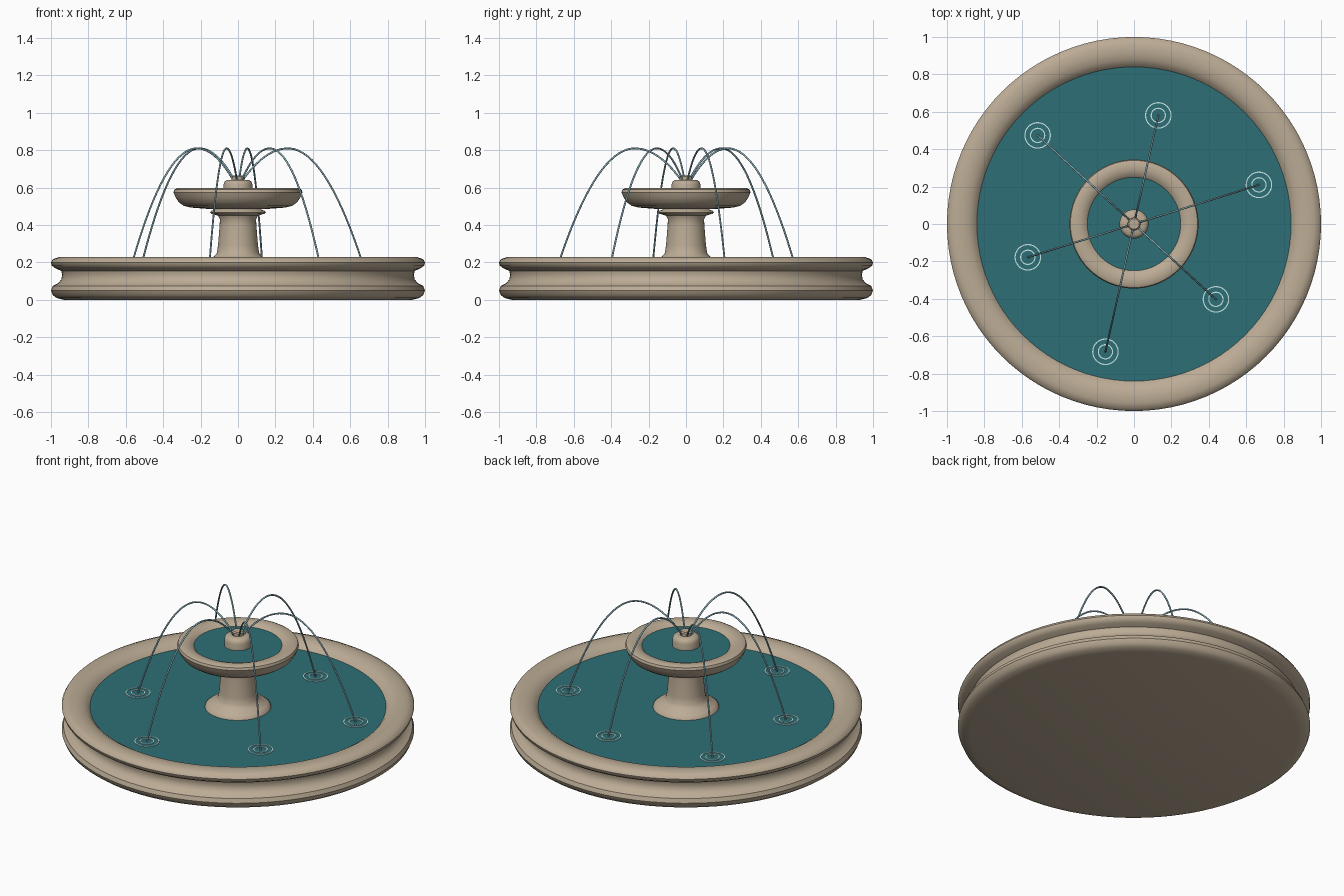
import bpy, bmesh, math
from mathutils import Vector

cube = bpy.data.objects.get("Cube")
if cube:
    bpy.data.objects.remove(cube)


def material(name, rgb):
    m = bpy.data.materials.new(name)
    m.use_nodes = True
    m.diffuse_color = (*rgb, 1)
    m.node_tree.nodes["Principled BSDF"].inputs["Base Color"].default_value = (*rgb, 1)
    return m


stone = material("sandstone", (0.50, 0.41, 0.30))
water = material("teal water", (0.027, 0.16, 0.18))
spray = material("pale blue spray", (0.27, 0.46, 0.53))
foam = material("white foam", (0.62, 0.85, 0.85))


def finish(name, bm, mat, angle=40):
    bmesh.ops.recalc_face_normals(bm, faces=bm.faces)
    mesh = bpy.data.meshes.new(name)
    bm.to_mesh(mesh)
    bm.free()
    mesh.materials.append(mat)
    obj = bpy.data.objects.new(name, mesh)
    bpy.context.collection.objects.link(obj)
    bpy.ops.object.select_all(action="DESELECT")
    obj.select_set(True)
    bpy.context.view_layer.objects.active = obj
    bpy.ops.object.shade_smooth_by_angle(angle=math.radians(angle))
    return obj


def lathe(name, profile, mat, steps=64, center=(0, 0), closed=False):
    """Spin a profile of (radius, height) points around a vertical axis."""
    bm = bmesh.new()
    pts = profile + profile[:1] if closed else profile
    verts = [bm.verts.new((r, 0, z)) for r, z in pts]
    edges = [bm.edges.new(pair) for pair in zip(verts, verts[1:])]
    bmesh.ops.spin(bm, geom=verts + edges, axis=(0, 0, 1), cent=(0, 0, 0),
                   angle=math.tau, steps=steps)
    bmesh.ops.remove_doubles(bm, verts=bm.verts, dist=0.0001)
    bmesh.ops.translate(bm, verts=bm.verts, vec=(*center, 0))
    return finish(name, bm, mat)


WATER_Z = 0.19

# Round basin with a waisted wall and rounded rim
lathe("basin", [(0, 0), (0.93, 0), (0.97, 0.01), (0.99, 0.025), (1, 0.05),
                (0.99, 0.075), (0.96, 0.09), (0.945, 0.11), (0.94, 0.135),
                (0.945, 0.155), (0.975, 0.168), (0.995, 0.182), (1, 0.2),
                (0.99, 0.217), (0.96, 0.228), (0.92, 0.23), (0.88, 0.222),
                (0.855, 0.207), (0.84, WATER_Z), (0.84, 0.15)], stone, 96)
lathe("basin_water", [(0, WATER_Z), (0.842, WATER_Z)], water, 96)

# Flared pedestal with a collar
lathe("pedestal", [(0.19, 0.18), (0.185, 0.2), (0.165, 0.215), (0.13, 0.23),
                   (0.113, 0.25), (0.107, 0.29), (0.098, 0.40), (0.097, 0.43),
                   (0.107, 0.45), (0.14, 0.46), (0.15, 0.468), (0.14, 0.477),
                   (0.12, 0.485), (0.12, 0.5)], stone)

# Upper bowl and its water
lathe("bowl", [(0, 0.485), (0.17, 0.487), (0.25, 0.493), (0.29, 0.503),
               (0.315, 0.52), (0.335, 0.55), (0.345, 0.575), (0.34, 0.59),
               (0.325, 0.597), (0.29, 0.596), (0.265, 0.588), (0.25, 0.575),
               (0.25, 0.55)], stone)
lathe("bowl_water", [(0, 0.575), (0.252, 0.575)], water)

# Central nozzle with a small tip
lathe("nozzle", [(0.078, 0.56), (0.078, 0.615), (0.072, 0.632), (0.06, 0.64),
                 (0.034, 0.642), (0.034, 0.66), (0.028, 0.666), (0, 0.666)], stone, 32)


def jet(name, angle, reach, apex, start=0.03, radius=0.005, steps=28):
    """Sweep a thin tube along an arc of falling water."""
    out = Vector((math.cos(angle), math.sin(angle), 0))
    side = Vector((-out.y, out.x, 0))
    up = Vector((0, 0, 1))
    path = []
    for i in range(steps + 1):
        r = start + (reach - start) * i / steps
        if r < apex:
            z = 0.81 - 0.165 * ((apex - r) / (apex - start)) ** 2
        else:
            z = 0.81 - (0.81 - WATER_Z) * ((r - apex) / (reach - apex)) ** 2
        path.append(out * r + up * z)
    bm = bmesh.new()
    rings = []
    for i, p in enumerate(path):
        tangent = (path[min(i + 1, steps)] - path[max(i - 1, 0)]).normalized()
        normal = side.cross(tangent)
        rings.append([bm.verts.new(p + radius * (side * math.cos(a) + normal * math.sin(a)))
                      for a in (math.tau * k / 8 for k in range(8))])
    for a, b in zip(rings, rings[1:]):
        for k in range(8):
            bm.faces.new((a[k], a[k - 1], b[k - 1], b[k]))
    bm.faces.new(rings[0])
    bm.faces.new(rings[-1])
    finish(name, bm, spray, 60)
    return out * reach


# Six jets, alternating long and short, each landing in two ripple rings
for i in range(6):
    long_jet = i % 2 == 0
    reach, apex = (0.7, 0.28) if long_jet else (0.595, 0.23)
    spot = jet(f"water_jet_{i + 1}", math.radians(17.4 + 60 * i), reach, apex)
    for label, r in (("inner", 0.038), ("outer", 0.068)):
        w, low, high = 0.003, WATER_Z - 0.001, WATER_Z + 0.003
        lathe(f"{label}_ripple_{i + 1}", [(r - w, low), (r + w, low), (r + w, high), (r - w, high)],
              foam, 32, (spot.x, spot.y), closed=True)
